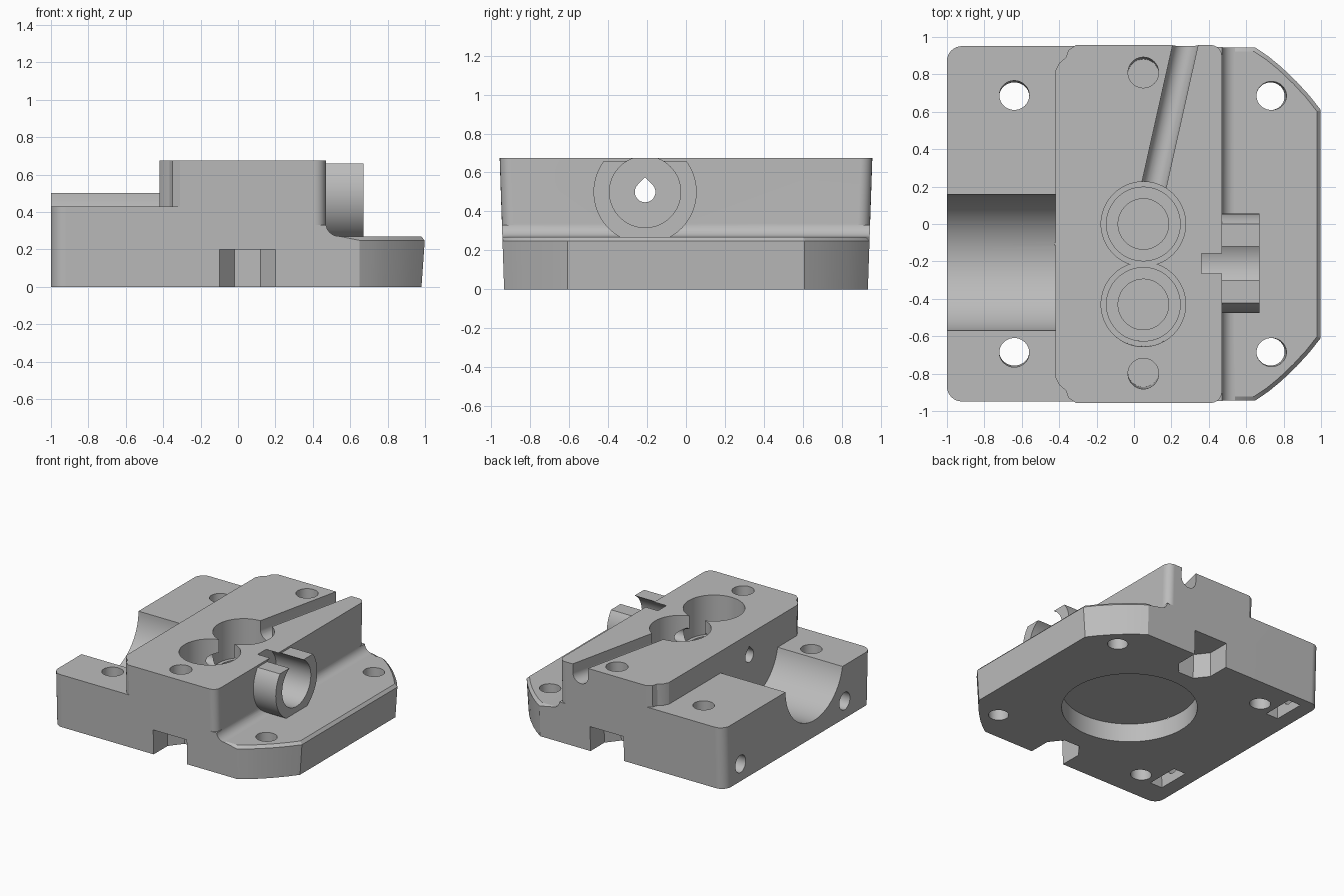
import bpy, bmesh, math

if "Cube" in bpy.data.objects:
    bpy.data.objects.remove(bpy.data.objects["Cube"], do_unlink=True)

grey = bpy.data.materials.new("plain_grey")
grey.use_nodes = True
grey.diffuse_color = (0.5, 0.5, 0.5, 1)
grey.node_tree.nodes["Principled BSDF"].inputs["Base Color"].default_value = (0.5, 0.5, 0.5, 1)


def arc(cu, cv, r, a0, a1, n):
    steps = [math.radians(a0 + (a1 - a0) * i / n) for i in range(n + 1)]
    return [(cu + r * math.cos(a), cv + r * math.sin(a)) for a in steps]


def circle(cu, cv, r, n=64):
    return arc(cu, cv, r, 0, 360, n)[:-1]


def rect(u0, v0, u1, v1):
    return [(u0, v0), (u1, v0), (u1, v1), (u0, v1)]


def mirrored(points):
    return [(u, -v) for u, v in reversed(points)]


def prism(name, points, lo, hi, axis="Z"):
    """Extrude a closed profile along one axis."""
    place = {"Z": lambda u, v, w: (u, v, w),
             "X": lambda u, v, w: (w, u, v),
             "Y": lambda u, v, w: (u, w, v)}[axis]
    bm = bmesh.new()
    ends = [[bm.verts.new(place(u, v, w)) for u, v in points] for w in (lo, hi)]
    for ring in ends:
        bm.faces.new(ring)
    for i in range(len(points)):
        j = (i + 1) % len(points)
        bm.faces.new((ends[0][i], ends[0][j], ends[1][j], ends[1][i]))
    bmesh.ops.recalc_face_normals(bm, faces=bm.faces)
    mesh = bpy.data.meshes.new(name)
    bm.to_mesh(mesh)
    bm.free()
    obj = bpy.data.objects.new(name, mesh)
    bpy.context.collection.objects.link(obj)
    return obj


def combine(target, tool, operation="DIFFERENCE"):
    mod = target.modifiers.new("combine", "BOOLEAN")
    mod.operation, mod.solver, mod.object = operation, "EXACT", tool
    bpy.context.view_layer.objects.active = target
    bpy.ops.object.modifier_apply(modifier=mod.name)
    bpy.data.objects.remove(tool, do_unlink=True)


def cut(points, lo, hi, axis="Z"):
    combine(body, prism("cutter", points, lo, hi, axis), "DIFFERENCE")


# Full footprint: rounded left corners, bowed right corners
Y = 0.957
half = [(1, 0.61), (0.94, 0.69), (0.87, 0.77), (0.79, 0.85), (0.72, 0.91), (0.65, Y)]
half += arc(-0.92, Y - 0.08, 0.08, 90, 180, 8)
body = prism("housing_block", half + mirrored(half), 0, 0.675)
body.data.materials.append(grey)

# Lowered right flange with a fillet at the wall
flange = [(0.47, 0.9)] + arc(0.54, 0.34, 0.07, 180, 270, 8) + [(1.1, 0.27), (1.1, 0.9)]
cut(flange, -1.1, 1.1, "Y")

# Chamfer along the flange rim
bm = bmesh.new()
bm.from_mesh(body.data)
bm.normal_update()
rim = [e for e in bm.edges
       if all(abs(v.co.z - 0.27) < 0.001 and v.co.x > 0.5 for v in e.verts)
       and any(abs(f.normal.z) < 0.1 for f in e.link_faces)]
bmesh.ops.bevel(bm, geom=rim, offset=0.022, segments=1, affect="EDGES")
bm.to_mesh(body.data)
bm.free()

# Lowered left shoulders: the front one sits deeper than the back one
scallop = [(-0.31, 1.1), (-0.31, Y), (-0.35, 0.93), (-0.365, 0.89),
           (-0.40, 0.86), (-0.42, 0.82)]
cut([(-1.1, 1.1)] + scallop + [(-0.42, -0.2), (-1.1, -0.2)], 0.5, 0.9)
cut([(-1.1, -0.2), (-0.42, -0.2)] + mirrored(scallop) + [(-1.1, -1.1)], 0.43, 0.9)

# Rounded right corners of the raised bridge
corner = arc(0.41, Y - 0.06, 0.06, 0, 90, 6) + [(0.41, 1.1), (0.6, 1.1), (0.6, Y - 0.06)]
for points in (corner, mirrored(corner)):
    cut(points, 0.33, 0.9)

# Round clip collar on the right wall, flattened on top
AXIS_Y, AXIS_Z = -0.21, 0.5
flat = math.degrees(math.asin(0.16 / 0.265))
collar = prism("collar", arc(AXIS_Y, AXIS_Z, 0.265, 180 - flat, 360 + flat, 56),
               0.43, 0.67, "X")
combine(body, collar, "UNION")
cut(circle(AXIS_Y, AXIS_Z, 0.183), 0.36, 0.75, "X")

# Half-round cradle on the left
cut(circle(AXIS_Y, AXIS_Z, 0.367, 96), -1.1, -0.42, "X")

# Twin stepped wells
for y in (0, -0.43):
    for radius, floor in ((0.226, 0.36), (0.197, 0.28), (0.135, 0.21)):
        cut(circle(0.05, y, radius), floor, 0.9)

# Teardrop cross passage
cut(arc(AXIS_Y, AXIS_Z, 0.053, 135, 405, 30) + [(AXIS_Y, AXIS_Z + 0.075)], -0.6, 0.5, "X")

# Blind holes in the bridge and through holes in the four corners
for y in (-0.8, 0.81):
    cut(circle(0.05, y, 0.082, 40), 0.35, 0.9)
for x in (-0.64, 0.735):
    for y in (-0.69, 0.69):
        cut(circle(x, y, 0.08, 40), -0.1, 0.9)

# Slanted round-bottomed groove from the back well to the rear edge
profile = arc(0, 0.6, 0.068, 180, 360, 20) + [(0.068, 0.9), (-0.068, 0.9)]
groove = prism("groove", profile, 0.16, 1.1, "Y")
for v in groove.data.vertices:
    v.co.x += 0.105 + (v.co.y - 0.2) * 0.224
combine(body, groove)

# Nut recesses at front and back of the underside
recess = [(0.2, 1.1), (0.2, 0.77), (0.12, 0.66), (-0.02, 0.66), (-0.1, 0.77), (-0.1, 1.1)]
for points in (recess, mirrored(recess)):
    cut(points, -0.1, 0.2)

# Side screw holes with nut slots from below
for y in (0.74, -0.6):
    cut(circle(y, 0.14, 0.07, 40), -1.1, -0.73, "X")
    cut(rect(-0.88, y - 0.14, -0.77, y + 0.14), -0.1, 0.2)

# Round pocket in the underside
cut(circle(0.06, 0.02, 0.5, 96), -0.1, 0.15)

# Slight draft on the outer walls
for v in body.data.vertices:
    blend = min(max((abs(v.co.y) - 0.6) / 0.3, 0), 1)
    v.co.y -= math.copysign(0.023 * (1 - v.co.z / 0.675) * blend, v.co.y)
    if v.co.x > 0.64 and v.co.z < 0.27:
        v.co.x -= (0.27 - v.co.z) * 0.07 * (v.co.x - 0.64) / 0.36

# Smooth curved walls, crisp edges
bpy.ops.object.select_all(action="DESELECT")
body.select_set(True)
bpy.context.view_layer.objects.active = body
bpy.ops.object.shade_smooth_by_angle(angle=math.radians(25))
weighted = body.modifiers.new("weighted_normals", "WEIGHTED_NORMAL")
weighted.keep_sharp = True
